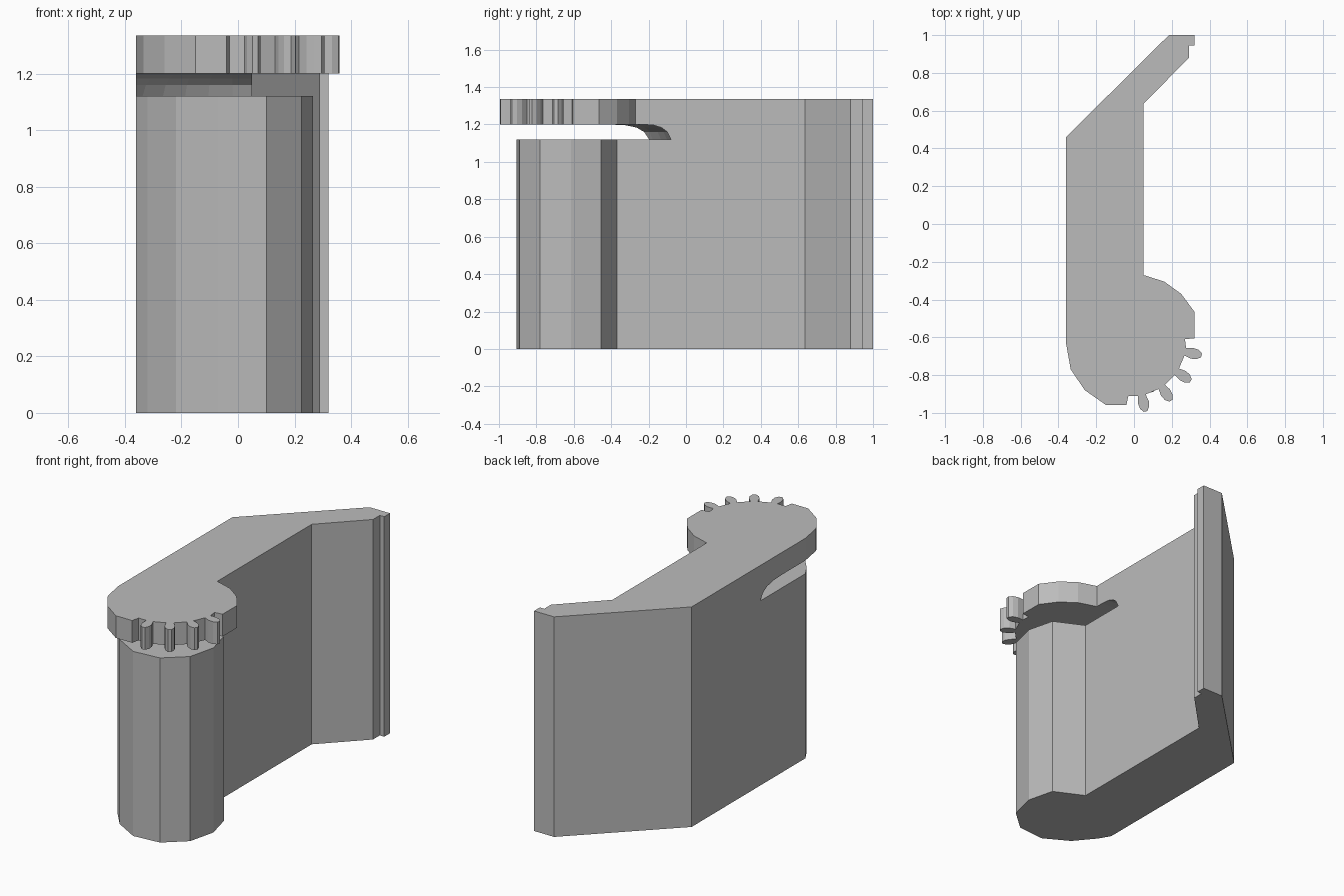
import bpy, bmesh
from math import sin, cos, radians, tau
from mathutils import Vector

cube = bpy.data.objects.get("Cube")
if cube:
    bpy.data.objects.remove(cube, do_unlink=True)

HEIGHT, DRUM_TOP, PLATE_BOTTOM = 1.335, 1.12, 1.2
AXIS = Vector((-0.02, -0.615))

grey = bpy.data.materials.new("plain grey")
grey.use_nodes = True
grey.diffuse_color = (0.5, 0.5, 0.5, 1)
grey.node_tree.nodes["Principled BSDF"].inputs["Base Color"].default_value = (0.5, 0.5, 0.5, 1)


def finish(name, bm):
    bmesh.ops.recalc_face_normals(bm, faces=bm.faces)
    mesh = bpy.data.meshes.new(name)
    bm.to_mesh(mesh)
    bm.free()
    mesh.materials.append(grey)
    obj = bpy.data.objects.new(name, mesh)
    bpy.context.collection.objects.link(obj)
    return obj


def prism(name, outline, bottom, top):
    """Extrude a plan outline between two heights."""
    bm = bmesh.new()
    face = bm.faces.new([bm.verts.new((x, y, bottom)) for x, y in outline])
    ext = bmesh.ops.extrude_face_region(bm, geom=[face])
    verts = [v for v in ext["geom"] if isinstance(v, bmesh.types.BMVert)]
    bmesh.ops.translate(bm, verts=verts, vec=(0, 0, top - bottom))
    return finish(name, bm)


def lathe(name, profile, sides):
    """Closed solid of stacked rings around the drum axis."""
    bm = bmesh.new()
    rings = [[bm.verts.new((AXIS.x + r * cos(tau * i / sides),
                            AXIS.y + r * sin(tau * i / sides), z))
              for i in range(sides)] for r, z in profile]
    for a, b in zip(rings, rings[1:]):
        for i in range(sides):
            j = (i + 1) % sides
            bm.faces.new((a[i], a[j], b[j], b[i]))
    bm.faces.new(rings[0])
    bm.faces.new(rings[-1])
    return finish(name, bm)


def combine(target, other, operation):
    mod = target.modifiers.new(operation.title(), "BOOLEAN")
    mod.operation, mod.object, mod.solver = operation, other, "EXACT"
    bpy.context.view_layer.objects.active = target
    bpy.ops.object.modifier_apply(modifier=mod.name)
    bpy.data.objects.remove(other, do_unlink=True)


def tooth(angle):
    """Leaf-shaped tooth: (radius, half width) up one flank and down the other."""
    out = Vector((cos(radians(angle)), sin(radians(angle))))
    side = Vector((-out.y, out.x))
    flank = [(0.298, 0.02), (0.335, 0.029), (0.365, 0.025), (0.386, 0.01)]
    return ([AXIS + out * r + side * w for r, w in flank]
            + [AXIS + out * r - side * w for r, w in reversed(flank)])


# Long wall with its angled, stepped wing
body = prism("latch_body", [(-0.36, -0.63), (0.05, -0.63), (0.05, 0.635), (0.29, 0.88),
                            (0.29, 0.945), (0.32, 0.945), (0.32, 1), (0.185, 1),
                            (-0.36, 0.46)], 0, HEIGHT)

# Faceted drum at the front
drum = prism("drum", [(-0.36, -0.63), (-0.32, -0.7), (-0.22, -0.82), (-0.07, -0.905),
                      (0.1, -0.89), (0.225, -0.78), (0.265, -0.615), (0.225, -0.455),
                      (0.05, -0.37)], 0, PLATE_BOTTOM)

# Toothed head plate
teeth = [p for k in range(4) for p in tooth(-12 - 22 * k)]
head = prism("toothed_head", [(0.05, -0.27), (0.16, -0.305), (0.25, -0.37), (0.32, -0.465),
                              (0.32, -0.605), (0.27, -0.61)] + teeth +
             [(-0.03, -0.91), (-0.04, -0.957), (-0.15, -0.957), (-0.26, -0.88),
              (-0.335, -0.77), (-0.36, -0.63)], DRUM_TOP, HEIGHT)

# Round-edged slot between drum and head
slot = lathe("slot_cutter", [(0.54, DRUM_TOP), (0.52, 1.16), (0.49, 1.183),
                             (0.45, 1.196), (0.4, PLATE_BOTTOM)], 40)

combine(body, drum, "UNION")
combine(body, head, "UNION")
combine(body, slot, "DIFFERENCE")

# Merge leftover flat seams
bm = bmesh.new()
bm.from_mesh(body.data)
bmesh.ops.remove_doubles(bm, verts=bm.verts, dist=0.0005)
bmesh.ops.dissolve_limit(bm, angle_limit=radians(1), verts=bm.verts, edges=bm.edges)
bm.to_mesh(body.data)
bm.free()
